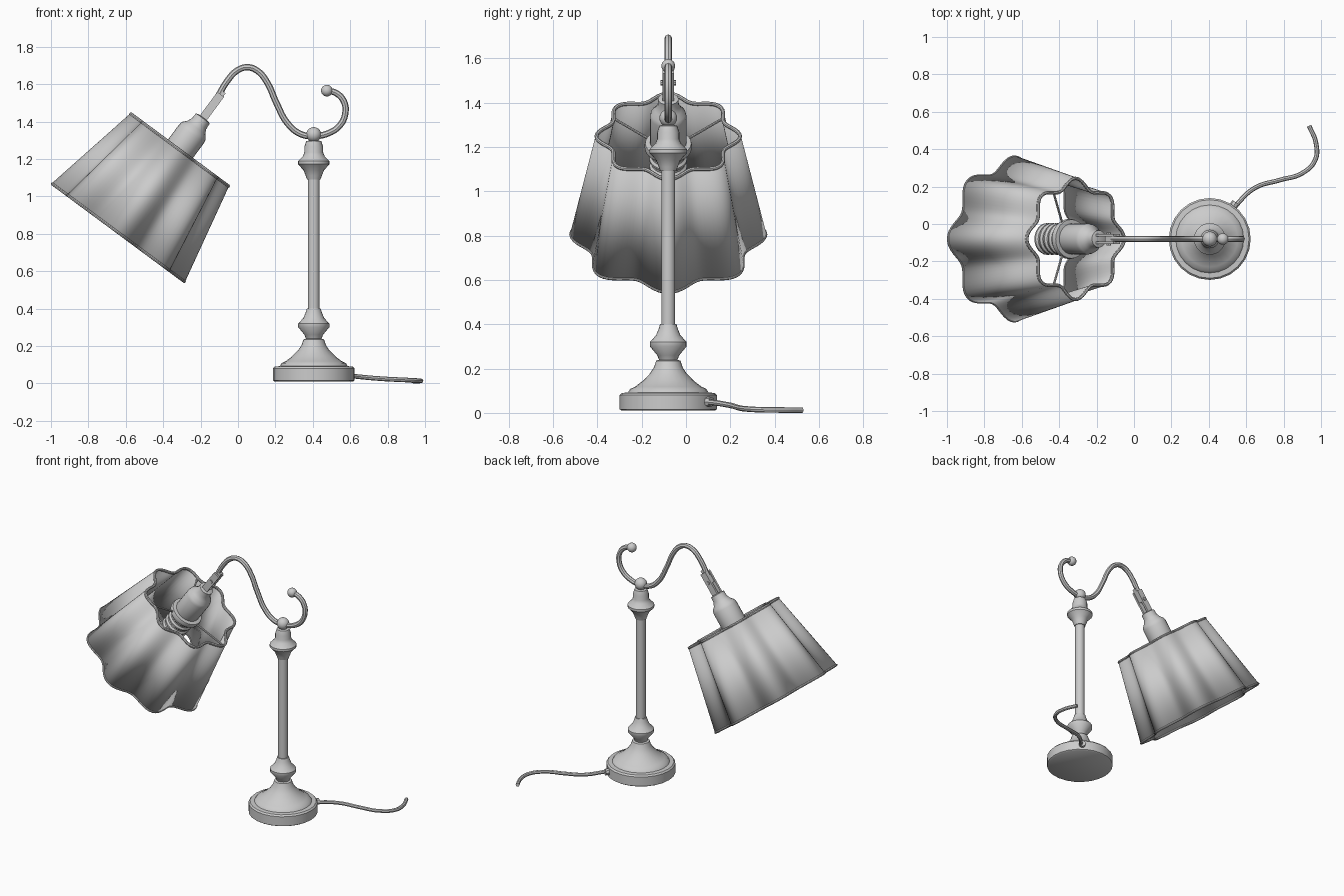
import bpy, math
from math import sin, cos, pi, radians
from mathutils import Matrix, Vector

if "Cube" in bpy.data.objects:
    bpy.data.objects.remove(bpy.data.objects["Cube"])

CX, CY = 0.405, -0.08
STAND = Matrix.Translation((CX, CY, 0))
# tilted frame: origin at centre of the shade's upper rim, local z along its axis
HEAD = Matrix.Translation((-0.3125, CY, 1.2475)) @ Matrix.Rotation(radians(36.5), 4, 'Y')


def finish(ob, angle=40):
    bpy.ops.object.select_all(action='DESELECT')
    ob.select_set(True)
    bpy.context.view_layer.objects.active = ob
    if ob.type == 'CURVE':
        bpy.ops.object.convert(target='MESH')
    bpy.ops.object.shade_smooth_by_angle(angle=radians(angle))
    return ob


def make_mesh(name, verts, faces, mat, angle=40):
    me = bpy.data.meshes.new(name)
    me.from_pydata(verts, [], faces)
    ob = bpy.data.objects.new(name, me)
    bpy.context.collection.objects.link(ob)
    ob.matrix_world = mat
    return finish(ob, angle)


def lathe(name, profile, mat, n=20, angle=40):
    verts = [(r * cos(2 * pi * i / n), r * sin(2 * pi * i / n), z)
             for r, z in profile for i in range(n)]
    faces = [(j * n + i, j * n + (i + 1) % n, (j + 1) * n + (i + 1) % n, (j + 1) * n + i)
             for j in range(len(profile) - 1) for i in range(n)]
    last = (len(profile) - 1) * n
    faces += [tuple(reversed(range(n))), tuple(range(last, last + n))]
    return make_mesh(name, verts, faces, mat, angle)


def tube(name, pts, r, mat=Matrix(), cyclic=False, smooth=True, res=6):
    cu = bpy.data.curves.new(name, 'CURVE')
    cu.dimensions = '3D'
    cu.bevel_depth, cu.bevel_resolution = r, 2
    cu.resolution_u, cu.use_fill_caps = res, True
    if smooth:
        sp = cu.splines.new('BEZIER')
        sp.bezier_points.add(len(pts) - 1)
        for p, co in zip(sp.bezier_points, pts):
            p.co = co
            p.handle_left_type = p.handle_right_type = 'AUTO'
    else:
        sp = cu.splines.new('POLY')
        sp.points.add(len(pts) - 1)
        for p, co in zip(sp.points, pts):
            p.co = (*co, 1)
    sp.use_cyclic_u = cyclic
    ob = bpy.data.objects.new(name, cu)
    bpy.context.collection.objects.link(ob)
    ob.matrix_world = mat
    return finish(ob)


def ball(name, loc, r):
    bpy.ops.mesh.primitive_uv_sphere_add(segments=20, ring_count=12, radius=r, location=loc)
    bpy.context.object.name = name
    return finish(bpy.context.object)


def box(name, size, mat):
    bpy.ops.mesh.primitive_cube_add(size=1)
    ob = bpy.context.object
    ob.name = name
    ob.matrix_world = mat @ Matrix.Diagonal((*size, 1))
    return ob


# Base and turned column
lathe("base", [(0.21, 0.01), (0.219, 0.016), (0.219, 0.08), (0.21, 0.09), (0.182, 0.092),
               (0.172, 0.108), (0.15, 0.118), (0.115, 0.145), (0.085, 0.175), (0.065, 0.205),
               (0.055, 0.235), (0.04, 0.24)], STAND, 24)
collar = [(0.04, -0.075), (0.05, -0.05), (0.083, -0.01), (0.083, 0.01),
          (0.055, 0.04), (0.043, 0.07), (0.037, 0.09)]
lathe("lower_collar", [(r, z + 0.31) for r, z in collar], STAND)
lathe("column", [(0.031, 0.23), (0.031, 1.12)], STAND)
lathe("upper_collar", [(0.036, 1.09), (0.043, 1.11), (0.055, 1.14), (0.085, 1.172), (0.085, 1.188),
                       (0.058, 1.215), (0.05, 1.235), (0.05, 1.265), (0.04, 1.295), (0.02, 1.30)], STAND)
ball("column_ball", (CX, CY, 1.33), 0.04)

# Curved arm with hook and ball end
arm = [(0.475, 1.565), (0.525, 1.552), (0.567, 1.505), (0.573, 1.44), (0.545, 1.38),
       (0.485, 1.338), (0.405, 1.322), (0.335, 1.333), (0.265, 1.39), (0.205, 1.50),
       (0.155, 1.61), (0.105, 1.67), (0.05, 1.69), (-0.005, 1.672), (-0.055, 1.62), (-0.112, 1.525)]
tube("arm", [(x, CY, z) for x, z in arm], 0.017)
ball("hook_ball", (0.475, CY, 1.565), 0.031)

# Swivel joint: two cheeks, tongue and pin
for s in (-1, 1):
    box("joint_cheek", (0.045, 0.014, 0.17), HEAD @ Matrix.Translation((0, s * 0.02, 0.285)))
box("joint_tongue", (0.035, 0.028, 0.10), HEAD @ Matrix.Translation((0, 0, 0.34)))
tube("joint_pin", [(0, -0.034, 0.30), (0, 0.034, 0.30)], 0.012, HEAD, smooth=False)

# Lamp socket
lathe("socket", [(0.03, 0.215), (0.046, 0.21), (0.048, 0.175), (0.06, 0.15), (0.078, 0.13),
                 (0.083, 0.11), (0.083, -0.03), (0.08, -0.04)], HEAD, 24)
lathe("socket_ring", [(0.08, -0.075), (0.104, -0.072), (0.108, -0.055), (0.104, -0.038), (0.08, -0.035)], HEAD, 24)
threads = [(0.06, -0.27)]
for k in range(5):
    z = -0.265 + k * 0.04
    threads += [(0.075, z), (0.085, z + 0.01), (0.085, z + 0.02), (0.075, z + 0.03)]
lathe("socket_thread", threads, HEAD, 24)

# Scalloped shade: eight lobes, open at both ends
N = 128


def rim(mean, amp, z):
    return [((mean + amp * cos(16 * pi * i / N)) * cos(2 * pi * i / N),
             (mean + amp * cos(16 * pi * i / N)) * sin(2 * pi * i / N), z) for i in range(N)]


TOP, BOTTOM = rim(0.298, 0.026, 0), rim(0.405, 0.034, -0.55)
faces = [(i, (i + 1) % N, N + (i + 1) % N, N + i) for i in range(N)]
shade = make_mesh("shade", BOTTOM + TOP, faces, HEAD, 60)
sol = shade.modifiers.new("thickness", 'SOLIDIFY')
sol.thickness, sol.offset = 0.008, 0
tube("shade_top_trim", TOP, 0.009, HEAD, True, False)
tube("shade_bottom_trim", BOTTOM, 0.008, HEAD, True, False)

# Wires carrying the shade
for k in range(3):
    a = 2 * pi * k / 3
    r = 0.298 + 0.026 * cos(8 * a)
    tube("shade_wire", [(0.09 * cos(a), 0.09 * sin(a), -0.055), (r * cos(a), r * sin(a), -0.005)],
         0.006, HEAD, smooth=False)

# Power cord and its grommet
tube("cord", [(0.52, 0.06, 0.05), (0.555, 0.11, 0.048), (0.65, 0.195, 0.035), (0.78, 0.235, 0.024),
              (0.90, 0.272, 0.018), (0.97, 0.345, 0.014), (0.972, 0.437, 0.013), (0.936, 0.525, 0.0125)], 0.0125)
tube("cord_grommet", [(0.505, 0.06, 0.05), (0.545, 0.115, 0.05)], 0.022, smooth=False)
